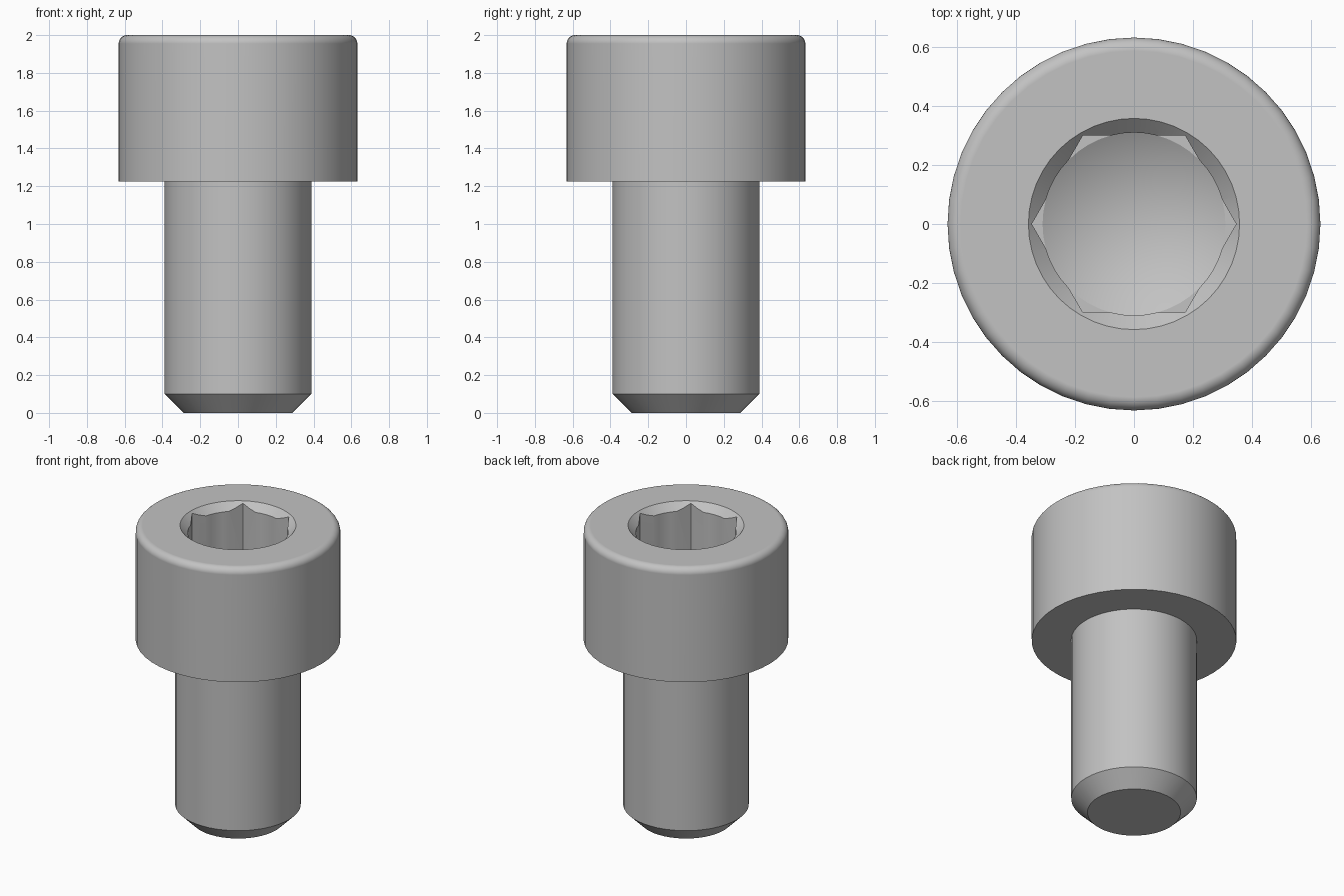
import bpy, bmesh, math
from mathutils import Matrix

SEGMENTS = 48
HEAD_R, HEAD_BASE, TOP = 0.632, 1.225, 2.0
SHANK_R, CHAMFER = 0.388, 0.10
FILLET = 0.045
HEX_APOTHEM, FLOOR = 0.30, 1.61
DRILL_R, RIM_R = 0.31, 0.358

cube = bpy.data.objects.get("Cube")
if cube:
    bpy.data.objects.remove(cube, do_unlink=True)

steel = bpy.data.materials.new("steel_grey")
steel.use_nodes = True
grey = (0.54, 0.54, 0.54, 1)
steel.diffuse_color = grey
steel.node_tree.nodes["Principled BSDF"].inputs["Base Color"].default_value = grey


def add_object(name, bm):
    bmesh.ops.recalc_face_normals(bm, faces=bm.faces)
    mesh = bpy.data.meshes.new(name)
    bm.to_mesh(mesh)
    bm.free()
    mesh.materials.append(steel)
    obj = bpy.data.objects.new(name, mesh)
    bpy.context.collection.objects.link(obj)
    return obj


def lathe(name, profile):
    """Spin a closed (radius, height) profile round the z axis."""
    bm = bmesh.new()
    verts = [bm.verts.new((r, 0, z)) for r, z in profile]
    edges = [bm.edges.new(pair) for pair in zip(verts, verts[1:])]
    bmesh.ops.spin(bm, geom=verts + edges, cent=(0, 0, 0), axis=(0, 0, 1),
                   angle=math.tau, steps=SEGMENTS, use_merge=True)
    bmesh.ops.remove_doubles(bm, verts=bm.verts, dist=1e-5)
    bmesh.ops.dissolve_degenerate(bm, edges=bm.edges, dist=1e-5)
    # Join the fans of triangles on flat end caps
    caps = [f for f in bm.faces if len(f.verts) == 3 and abs(f.normal.z) > 0.999]
    bmesh.ops.dissolve_faces(bm, faces=caps)
    return add_object(name, bm)


# Screw body: chamfered tip, plain shank, head with rounded top rim
rim = []
for i in range(9):
    a = math.pi / 2 * i / 8
    rim.append((HEAD_R - FILLET + FILLET * math.cos(a),
                TOP - FILLET + FILLET * math.sin(a)))
body = lathe("socket_screw", [
    (0, 0), (SHANK_R - CHAMFER, 0), (SHANK_R, CHAMFER),
    (SHANK_R, HEAD_BASE), (HEAD_R, HEAD_BASE), *rim, (0, TOP)])

# Drilled hole with a conical bottom and a countersunk mouth
lip = 0.05
drill = lathe("drill_cutter", [
    (0, FLOOR - DRILL_R * math.tan(math.radians(30))),
    (DRILL_R, FLOOR - 0.003), (DRILL_R, TOP - (RIM_R - DRILL_R)),
    (RIM_R + lip, TOP + lip), (0, TOP + lip)])

# Hexagonal key socket with corners on the x axis
bm = bmesh.new()
corner = HEX_APOTHEM / math.cos(math.pi / 6)
depth = TOP + lip / 2 - FLOOR
bmesh.ops.create_cone(bm, cap_ends=True, segments=6, radius1=corner,
                      radius2=corner, depth=depth,
                      matrix=Matrix.Translation((0, 0, FLOOR + depth / 2))
                      @ Matrix.Rotation(math.pi / 6 * 0, 4, "Z"))
if max(abs(v.co.x) for v in bm.verts) < corner - 0.01:
    bmesh.ops.rotate(bm, verts=bm.verts, matrix=Matrix.Rotation(math.pi / 6, 3, "Z"))
hexagon = add_object("hex_cutter", bm)

# Cut the socket and tidy the shading
bpy.ops.object.select_all(action="DESELECT")
bpy.context.view_layer.objects.active = body
body.select_set(True)
for cutter in (drill, hexagon):
    cut = body.modifiers.new(cutter.name, "BOOLEAN")
    cut.operation = "DIFFERENCE"
    cut.solver = "EXACT"
    cut.object = cutter
    bpy.ops.object.modifier_apply(modifier=cut.name)
for cutter in (drill, hexagon):
    bpy.data.objects.remove(cutter, do_unlink=True)

bpy.ops.object.shade_smooth_by_angle(angle=math.radians(13))
weighted = body.modifiers.new("weighted_normals", "WEIGHTED_NORMAL")
weighted.keep_sharp = True
